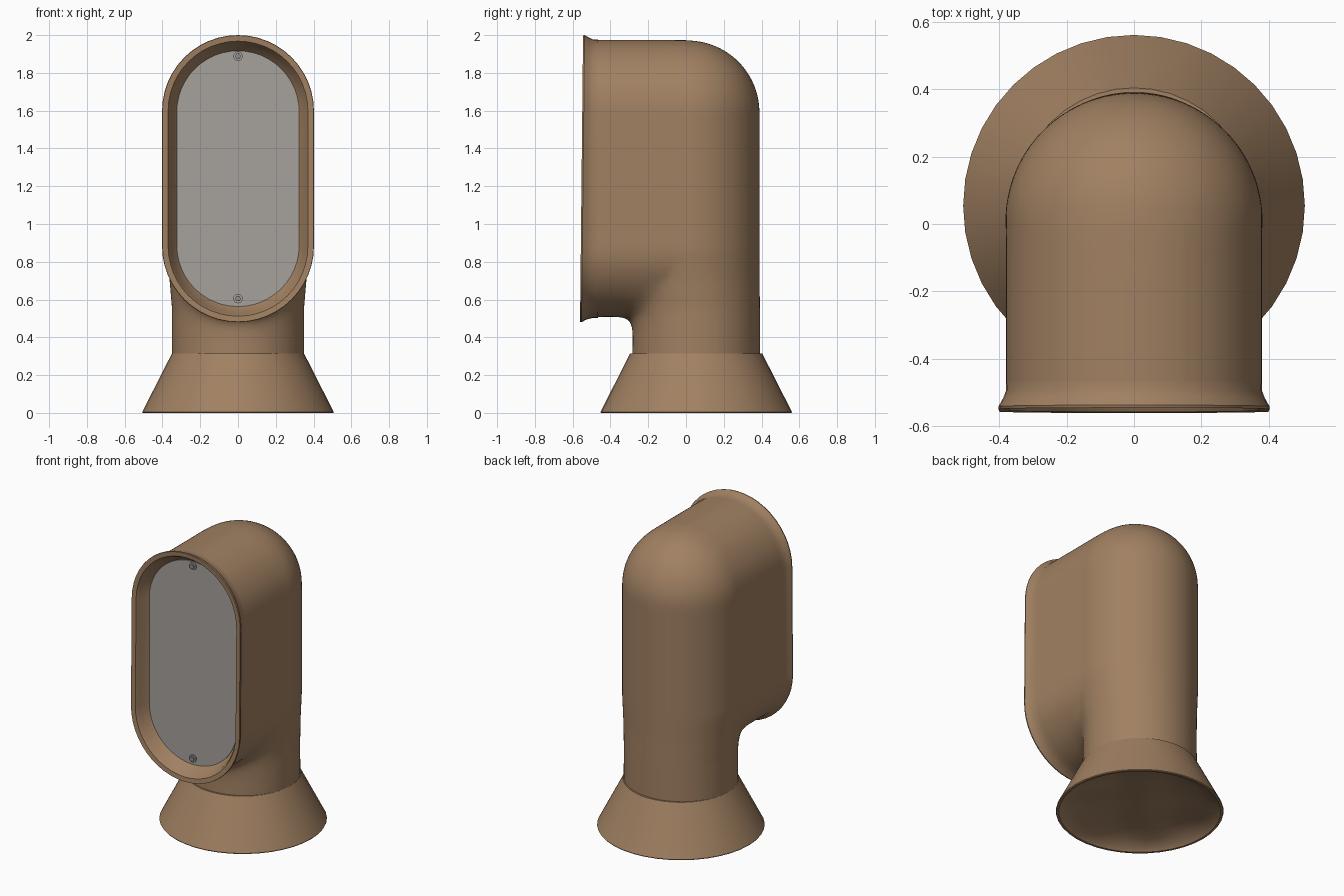
import bpy, bmesh, math
from mathutils import Vector

if "Cube" in bpy.data.objects:
    bpy.data.objects.remove(bpy.data.objects["Cube"])


def material(name, rgb):
    m = bpy.data.materials.new(name)
    m.diffuse_color = (*rgb, 1)
    m.use_nodes = True
    m.node_tree.nodes["Principled BSDF"].inputs["Base Color"].default_value = m.diffuse_color
    return m


BROWN = material("brown_paint", (0.355, 0.218, 0.122))
GREY = material("grey_plate", (0.38, 0.358, 0.335))
DARK = material("dark_grey_screw", (0.3, 0.285, 0.27))


def finish(bm, name, mat):
    bmesh.ops.recalc_face_normals(bm, faces=bm.faces)
    me = bpy.data.meshes.new(name)
    bm.to_mesh(me)
    bm.free()
    me.materials.append(mat)
    ob = bpy.data.objects.new(name, me)
    bpy.context.collection.objects.link(ob)
    return ob


def activate(ob):
    bpy.ops.object.select_all(action='DESELECT')
    ob.select_set(True)
    bpy.context.view_layer.objects.active = ob


def smooth(ob, angle=35):
    activate(ob)
    bpy.ops.object.shade_smooth_by_angle(angle=math.radians(angle))


def apply(ob, kind, **props):
    activate(ob)
    m = ob.modifiers.new("m", kind)
    for k, v in props.items():
        setattr(m, k, v)
    bpy.ops.object.modifier_apply(modifier=m.name)


def loft(bm, rings, cap=(True, True)):
    loops = [[bm.verts.new(p) for p in r] for r in rings]
    n = len(loops[0])
    for a, b in zip(loops, loops[1:]):
        for i in range(n):
            bm.faces.new((a[i], a[(i + 1) % n], b[(i + 1) % n], b[i]))
    for flag, lp in zip(cap, (loops[0], loops[-1])):
        if flag:
            bm.faces.new(lp)


def circle(r, z, cy, n=64, sx=1.0):
    return [(sx * r * math.cos(2 * math.pi * i / n), cy + r * math.sin(2 * math.pi * i / n), z)
            for i in range(n)]


def stadium(a, y, h=0.355, cz=1.24, n=24):
    pts = []
    for s, start in ((1, 0), (-1, math.pi)):
        for i in range(n + 1):
            t = start + math.pi * i / n
            pts.append((a * math.cos(t), y, cz + s * h + a * math.sin(t)))
    return pts


# Cowl body: domed upright pipe fused with the forward oval duct
bm = bmesh.new()
rings = [circle(0.339, 0.2, 0.054, sx=1.032), circle(0.339, 0.55, 0.053, sx=1.032),
         circle(0.357, 0.7, 0.033, sx=1.015), circle(0.382, 0.86, 0.008)]
for i in range(15):
    t = math.pi / 2 * i / 15
    rings.append(circle(0.382 * math.cos(t), 1.59 + 0.382 * math.sin(t), 0.008))
rings.append(circle(0.01, 1.972, 0.008))
loft(bm, rings)
loft(bm, [stadium(0.38, -0.6), stadium(0.38, 0.0)])
body = finish(bm, "cowl_body", BROWN)
apply(body, 'REMESH', mode='VOXEL', voxel_size=0.018)
apply(body, 'SMOOTH', factor=0.5, iterations=4)
# Soften only the crease where duct meets pipe
group = body.vertex_groups.new(name="fillet")
for v in body.data.vertices:
    d = (Vector((v.co.y, v.co.z)) - Vector((-0.28, 0.53))).length
    w = max(0.0, min(1.0, (0.24 - d) / 0.1))
    if w > 0:
        group.add([v.index], w, 'REPLACE')
apply(body, 'SMOOTH', factor=0.5, iterations=65, vertex_group=group.name)
bm = bmesh.new()
bm.from_mesh(body.data)
for co, no in (((0, -0.475, 0), (0, -1, 0)), ((0, 0, 0.314), (0, 0, -1))):
    bmesh.ops.bisect_plane(bm, geom=bm.verts[:] + bm.edges[:] + bm.faces[:],
                           plane_co=co, plane_no=no, clear_outer=True)
bm.to_mesh(body.data)
bm.free()
smooth(body, 50)

# Flared mouth rim, leaning back slightly at the top
bm = bmesh.new()
profile = [(0.379, -0.465), (0.38, -0.495), (0.388, -0.52), (0.402, -0.545),
           (0.4, -0.553), (0.37, -0.55), (0.358, -0.53), (0.345, -0.495), (0.315, -0.46)]
loft(bm, [stadium(a, y, 0.358) for a, y in profile], (False, False))
for v in bm.verts:
    if v.co.y < -0.51:
        v.co.y += 0.008 * (v.co.z - 1.24) / 0.76
rim = finish(bm, "mouth_rim", BROWN)
smooth(rim, 40)

# Recessed cover plate
bm = bmesh.new()
loft(bm, [stadium(0.324, -0.472, 0.353), stadium(0.324, -0.45, 0.353)])
finish(bm, "cover_plate", GREY)

# Screws: round washer with hexagonal head
for label, z in (("upper", 1.888), ("lower", 0.605)):
    for part, r, y, n, mat in (("washer", 0.025, -0.48, 20, GREY),
                               ("screw_head", 0.016, -0.49, 6, DARK)):
        bm = bmesh.new()
        loft(bm, [[(r * math.cos(2 * math.pi * i / n), yy, z + r * math.sin(2 * math.pi * i / n))
                   for i in range(n)] for yy in (-0.465, y)])
        finish(bm, f"{label}_{part}", mat)

# Conical base with a thin lip and a shallow, lumpy underside
bm = bmesh.new()
prof = [(0.3, 0.316), (0.35, 0.314), (0.507, 0.005), (0.504, 0.0), (0.49, 0.0),
        (0.47, 0.02), (0.4, 0.045), (0.3, 0.06), (0.2, 0.065), (0.1, 0.065), (0.01, 0.065)]
loft(bm, [circle(r, z, 0.054, 40) for r, z in prof])
for v in bm.verts:
    if 0.03 < v.co.z < 0.1:
        v.co.z += 0.012 * math.sin(14 * v.co.x) * math.cos(12 * v.co.y)
base = finish(bm, "base_cone", BROWN)
smooth(base, 35)
